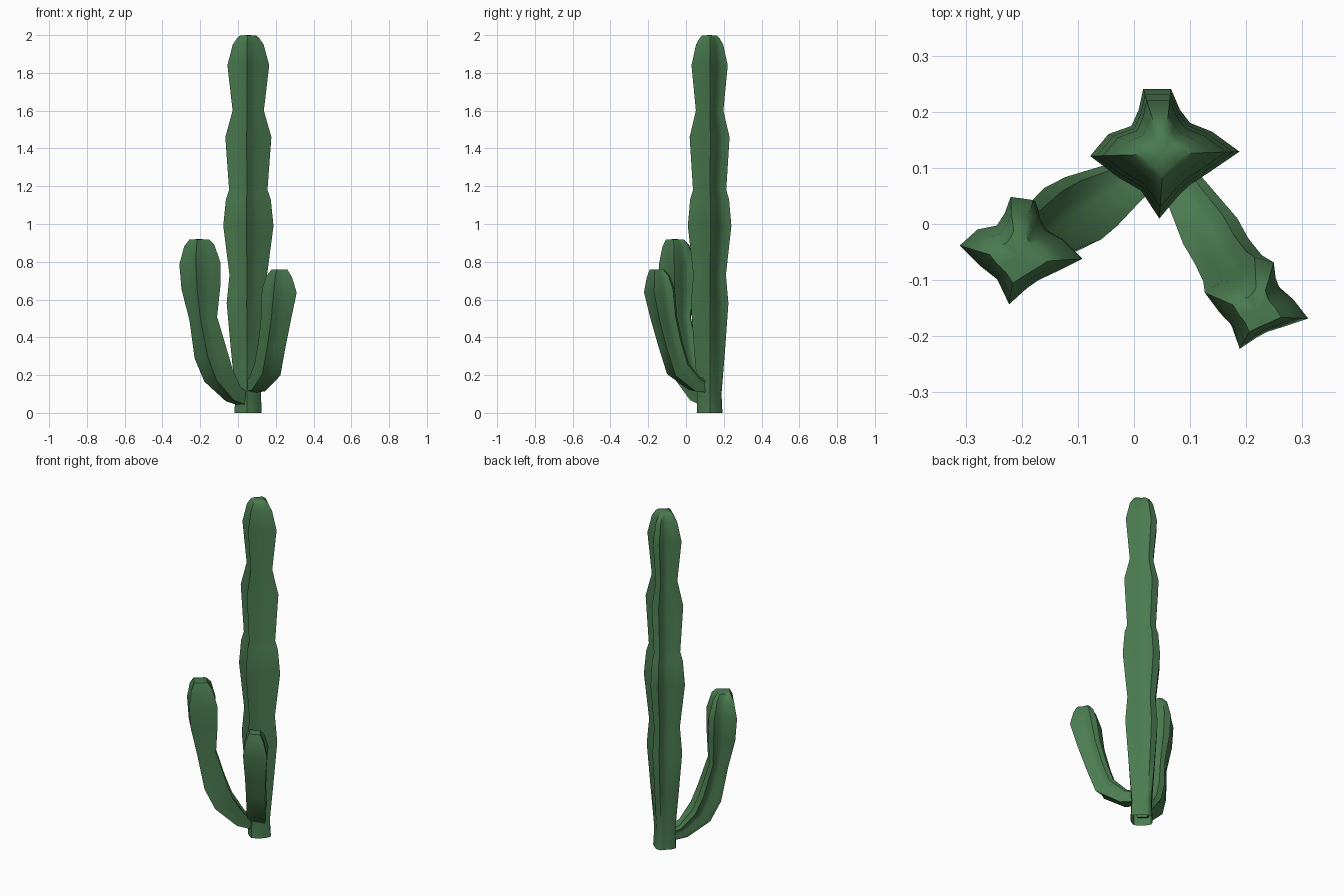
import bpy, bmesh, math
from mathutils import Vector

if "Cube" in bpy.data.objects:
    bpy.data.objects.remove(bpy.data.objects["Cube"])

# four-ribbed cross-section, one unit = rib tip distance
RIBS = [(1.03, .03), (.66, .30), (.36, .42), (.22, .60), (.10, .88), (-.28, .88),
        (-.34, .60), (-.44, .38), (-.75, .27), (-1.0, -.03), (-.62, -.32),
        (-.31, -.50), (-.06, -.88), (.20, -.57), (.36, -.42), (.62, -.25)]

green = bpy.data.materials.new("cactus_green")
green.diffuse_color = (0.07, 0.2, 0.08, 1)
green.use_nodes = True
green.node_tree.nodes["Principled BSDF"].inputs["Base Color"].default_value = green.diffuse_color


def ribbed_stem(name, rings, lean=0.0, twist=0.0, cap_start=False):
    """Loft the ribs along rings of (x, y, z, radius, roundness)."""
    bm = bmesh.new()
    centres = [Vector(r[:3]) for r in rings]
    outward = Vector((math.cos(lean), math.sin(lean), 0))
    side = Vector((0, 0, 1)).cross(outward)
    loops = []
    for i, (x, y, z, rad, rnd) in enumerate(rings):
        ahead = centres[min(i + 1, len(rings) - 1)] - centres[i]
        behind = centres[i] - centres[max(i - 1, 0)]
        tangent = ahead.normalized() + behind.normalized()
        if i == len(rings) - 1:
            tangent = Vector((0, 0, 1))
        across = side.cross(tangent.normalized()).normalized()
        loop = []
        for px, py in RIBS:
            ang = math.atan2(py, px) + twist - lean
            dist = math.hypot(px, py) * (1 - rnd) + 0.95 * rnd
            offset = across * math.cos(ang) + side * math.sin(ang)
            loop.append(bm.verts.new(centres[i] + offset * dist * rad))
        loops.append(loop)
    n = len(RIBS)
    for a, b in zip(loops, loops[1:]):
        for j in range(n):
            k = (j + 1) % n
            bm.faces.new((a[j], a[k], b[k], b[j]))
    # closed tip
    tip = bm.verts.new(centres[-1] + Vector((0, 0, 0.002)))
    for j in range(n):
        bm.faces.new((loops[-1][j], loops[-1][(j + 1) % n], tip))
    if cap_start:
        bm.faces.new(loops[0][::-1])
    bmesh.ops.recalc_face_normals(bm, faces=bm.faces)
    mesh = bpy.data.meshes.new(name)
    bm.to_mesh(mesh)
    bm.free()
    obj = bpy.data.objects.new(name, mesh)
    bpy.context.collection.objects.link(obj)
    mesh.materials.append(green)
    bpy.ops.object.select_all(action='DESELECT')
    obj.select_set(True)
    bpy.context.view_layer.objects.active = obj
    bpy.ops.object.shade_smooth_by_angle(angle=math.radians(55))
    return obj


# main trunk: swelling segments, open underneath
trunk = [(0, .074, .6), (.10, .069, .5), (.35, .093, .2), (.58, .113, 0), (.73, .098, 0),
         (.99, .131, 0), (1.13, .117, 0), (1.18, .100, 0), (1.46, .120, 0), (1.60, .082, .1),
         (1.84, .109, 0), (1.95, .081, .1), (1.985, .058, .2), (1.998, .042, .2)]
ribbed_stem("trunk", [(.053, .125, z, r, k) for z, r, k in trunk])

# left arm
ribbed_stem("left_arm", [
    (.035, .105, .07, .046, .3), (-.025, .062, .097, .056, .2), (-.105, .012, .20, .082, 0),
    (-.145, -.015, .31, .088, 0), (-.185, -.04, .50, .073, 0), (-.198, -.048, .66, .102, 0),
    (-.203, -.05, .79, .108, 0), (-.206, -.055, .885, .080, .1), (-.206, -.06, .918, .052, .2)],
    lean=math.radians(214), twist=math.radians(-8), cap_start=True)

# right arm
ribbed_stem("right_arm", [
    (.058, .11, .135, .040, .3), (.10, .045, .15, .055, .2), (.155, -.045, .23, .075, 0),
    (.178, -.085, .36, .074, 0), (.200, -.12, .50, .080, 0), (.217, -.145, .645, .094, 0),
    (.218, -.15, .72, .070, .1), (.219, -.155, .758, .044, .2)],
    lean=math.radians(-59), twist=math.radians(-16), cap_start=True)
